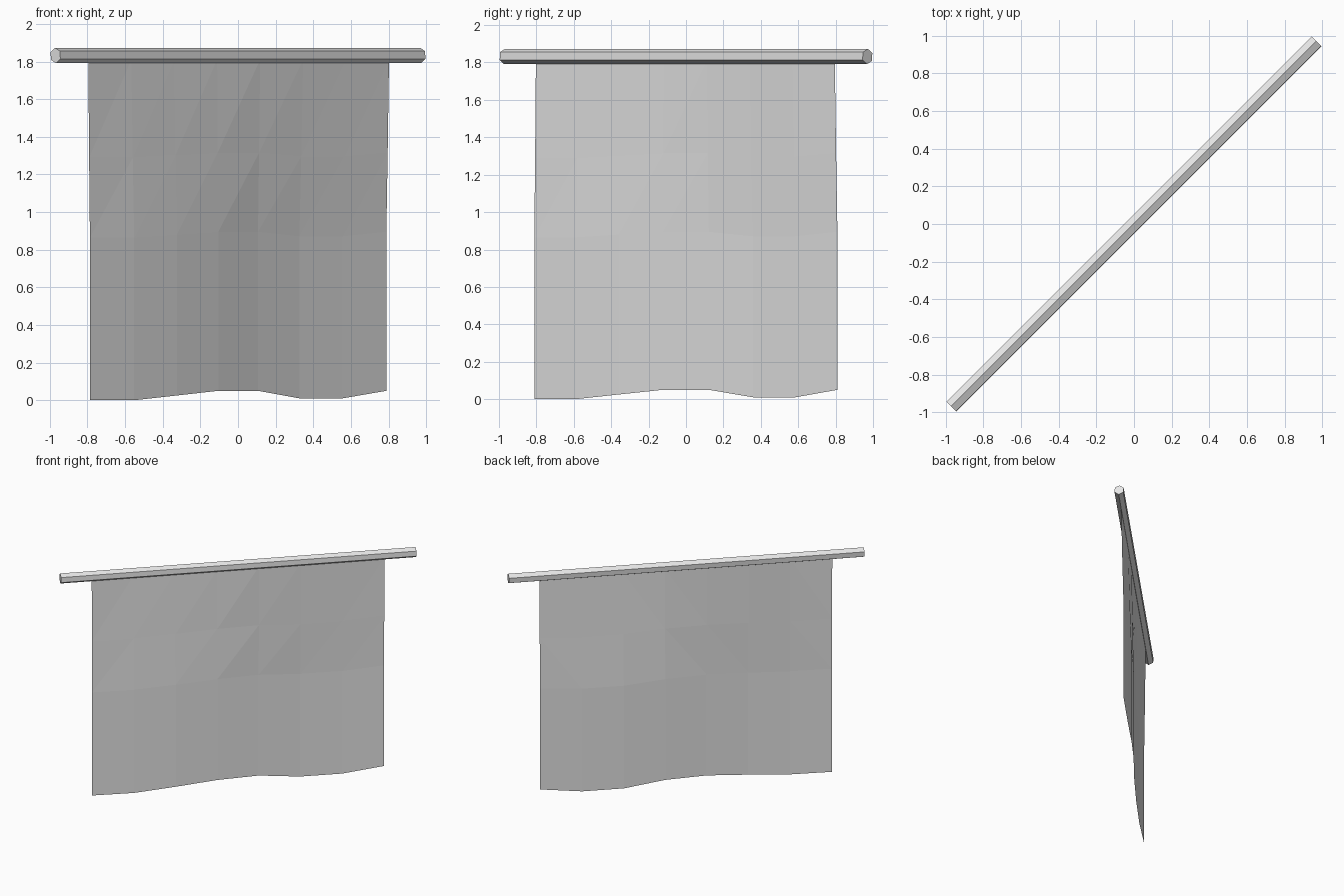
import bpy, bmesh, math

# Start clean
cube = bpy.data.objects.get("Cube")
if cube:
    bpy.data.objects.remove(cube, do_unlink=True)

# Single plain grey
grey = bpy.data.materials.new("light_grey")
grey.use_nodes = True
grey.diffuse_color = (0.8, 0.8, 0.8, 1)
grey.node_tree.nodes["Principled BSDF"].inputs["Base Color"].default_value = (0.8, 0.8, 0.8, 1)

R2 = math.sqrt(2)


def place(along, out, z):
    """Point along the diagonal, pushed out towards the front right."""
    return ((along + out) / R2, (along - out) / R2, z)


def finish(bm, name):
    mesh = bpy.data.meshes.new(name)
    bm.to_mesh(mesh)
    bm.free()
    mesh.materials.append(grey)
    obj = bpy.data.objects.new(name, mesh)
    bpy.context.collection.objects.link(obj)
    return obj


# Hexagonal hanging rod, turned slightly about its own axis
ROD_Z, ROD_R, ROD_HALF, SIDES = 1.832, 0.041, 1.372, 6
bm = bmesh.new()
rings = []
for end in (-ROD_HALF, ROD_HALF):
    ring = []
    for i in range(SIDES):
        a = math.radians(94) + math.tau * i / SIDES
        ring.append(bm.verts.new(place(end, ROD_R * math.cos(a), ROD_Z + ROD_R * math.sin(a))))
    rings.append(ring)
    bm.faces.new(ring)
for i in range(SIDES):
    j = (i + 1) % SIDES
    bm.faces.new((rings[0][i], rings[0][j], rings[1][j], rings[1][i]))
bmesh.ops.recalc_face_normals(bm, faces=bm.faces)
finish(bm, "hanging_rod")

# Cloth sheet: rows of (height, share of the wave, share of the hem rise)
HALF = 1.13
rows = [(0.0, 1.0, 1.0), (0.865, 1.0, 0.6), (1.29, 0.5, 0.5), (1.81, 0.0, 0.0)]
wave = [0.012, 0.022, 0.02, 0.008, -0.016, -0.028, -0.025, -0.02]
hem = [0.0, 0.0, 0.025, 0.05, 0.05, 0.01, 0.01, 0.05]
bm = bmesh.new()
grid = []
for z, sway, rise in rows:
    line = []
    for i, (w, h) in enumerate(zip(wave, hem)):
        along = HALF * (2 * i / (len(wave) - 1) - 1)
        line.append(bm.verts.new(place(along, 0.005 + w * sway, z + h * rise)))
    grid.append(line)
for low, high in zip(grid, grid[1:]):
    for i in range(len(wave) - 1):
        bm.faces.new((low[i], low[i + 1], high[i + 1]))
        bm.faces.new((low[i], high[i + 1], high[i]))
finish(bm, "cloth_banner")
